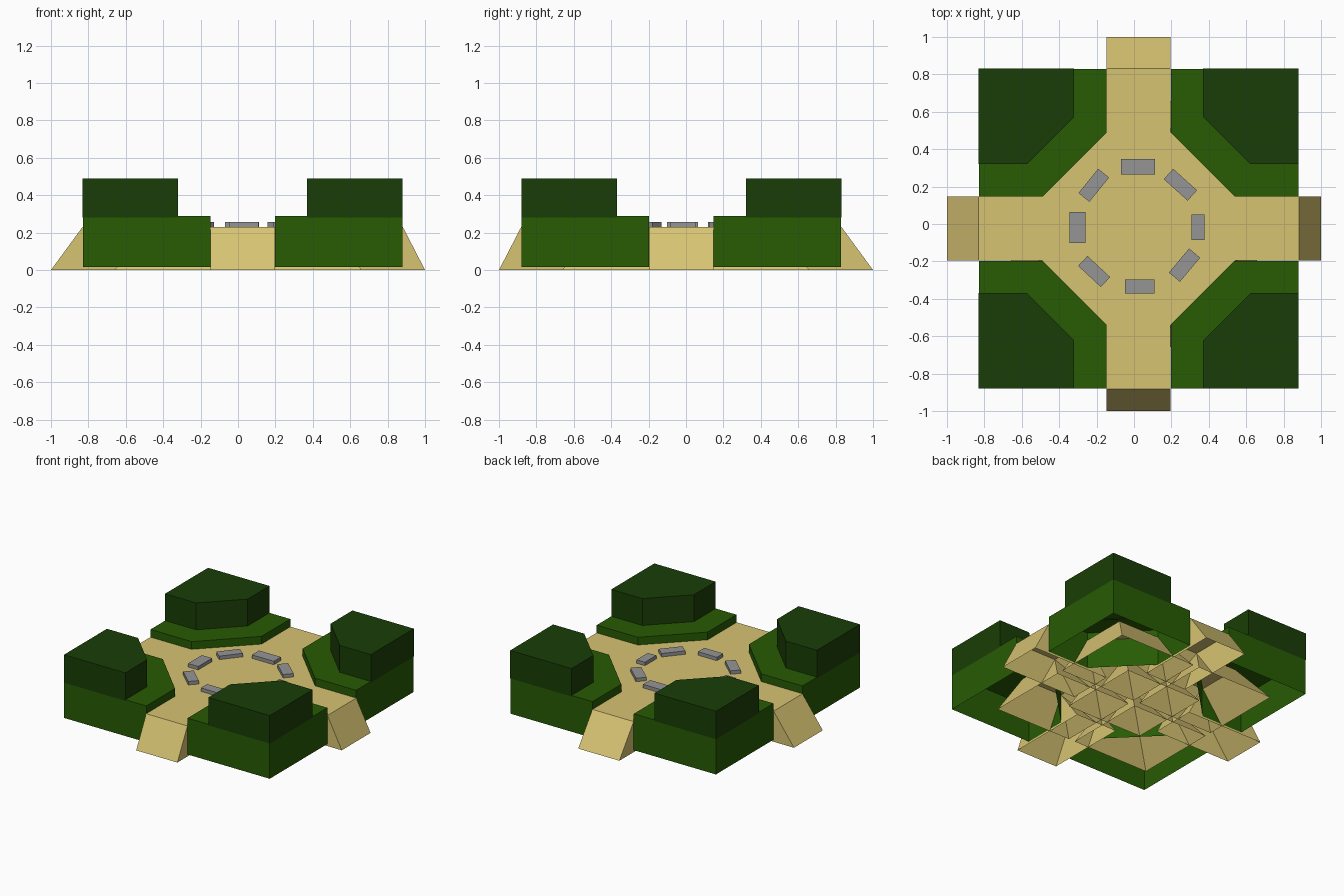
import bpy, math
from mathutils import Matrix

if "Cube" in bpy.data.objects:
    bpy.data.objects.remove(bpy.data.objects["Cube"])

CX, CY = 0.025, -0.025      # centre of the clearing
H = 0.23                    # floor height
T = 0.3425                  # tile size


def mat(name, col):
    m = bpy.data.materials.new(name)
    m.diffuse_color = (*col, 1)
    m.use_nodes = True
    m.node_tree.nodes["Principled BSDF"].inputs["Base Color"].default_value = m.diffuse_color
    return m


sand = mat("sand", (0.68, 0.55, 0.17))
leaf = mat("leaf_green", (0.021, 0.105, 0.001))
dark = mat("dark_green", (0.010, 0.048, 0.002))
stone = mat("stone_grey", (0.30, 0.30, 0.30))


def add(name, verts, faces, material):
    me = bpy.data.meshes.new(name)
    me.from_pydata(verts, [], faces)
    me.materials.append(material)
    ob = bpy.data.objects.new(name, me)
    bpy.context.collection.objects.link(ob)
    return ob


def prism(name, pts, z0, z1, material, bottom=False):
    """Upright prism from a counter-clockwise outline."""
    n = len(pts)
    v = [(x, y, z0) for x, y in pts] + [(x, y, z1) for x, y in pts]
    f = [(i, (i + 1) % n, n + (i + 1) % n, n + i) for i in range(n)]
    f.append(tuple(range(n, 2 * n)))
    if bottom:
        f.append(tuple(reversed(range(n))))
    return add(name, v, f, material)


# Floor: 3 x 3 tiles; every second one flares down to the ground, open underneath
for i in (-1, 0, 1):
    for j in (-1, 0, 1):
        x, y, h = CX + i * T, CY + j * T, T / 2
        a, b = 0.17, 0.12
        v = [(x - h - a, y - h - b, 0), (x + h + b, y - h - b, 0),
             (x + h + b, y + h + a, 0), (x - h - a, y + h + a, 0),
             (x - h, y - h, H), (x + h, y - h, H), (x + h, y + h, H), (x - h, y + h, H)]
        f = [(k, (k + 1) % 4, 4 + (k + 1) % 4, 4 + k) for k in range(4)] + [(4, 5, 6, 7)]
        if (i + j) % 2:
            v, f = v[4:], [(0, 1, 2, 3)]
        add("floor_tile", v, f, sand)

# Four arms, each ending in a ramp that reaches the outer edge
for k, name in enumerate(("right", "back", "left", "front")):
    c, s = round(math.cos(k * math.pi / 2)), round(math.sin(k * math.pi / 2))
    end = 1 - (CX * c + CY * s)         # ramp foot measured from the clearing centre
    inner = 1.5 * T - (0.29 - (end - 2.5 * T))
    prof = [(1.5 * T, H), (2.5 * T, H), (end, 0), (inner, 0)]
    v = [(CX + c * d - s * w, CY + s * d + c * w, z)
         for w in (-T / 2, T / 2) for d, z in prof]
    f = [(0, 1, 5, 4), (1, 2, 6, 5), (0, 3, 2, 1), (4, 5, 6, 7), (0, 4, 7, 3)]
    add("ramp_" + name, v, f, sand)


# Hedges: a chamfered lower step and a taller block in each corner
def hedge(name, inner, chamfer, outer, z0, z1, material, sx, sy):
    pts = [(inner, chamfer), (chamfer, inner), (outer, inner), (outer, outer), (inner, outer)]
    pts = [(CX + sx * x, CY + sy * y) for x, y in pts]
    if sx * sy < 0:
        pts.reverse()
    return prism(name, pts, z0, z1, material)


for sx in (-1, 1):
    for sy in (-1, 1):
        hedge("hedge_step", 0.1715, 0.513, 0.855, 0.015, 0.288, leaf, sx, sy)
        hedge("hedge_block", 0.345, 0.597, 0.8555, 0.28, 0.49, dark, sx, sy)

# Ring of flat stones: x, y, length, width, angle
for x, y, l, w, a in [
        (0.022, 0.306, 0.182, 0.085, 0), (0.248, 0.21, 0.172, 0.075, -42),
        (0.342, -0.018, 0.135, 0.07, 90), (0.27, -0.22, 0.168, 0.077, 50),
        (0.03, -0.335, 0.157, 0.075, 0), (-0.213, -0.254, 0.166, 0.073, -43),
        (-0.303, -0.018, 0.165, 0.085, 90), (-0.215, 0.207, 0.167, 0.075, 51)]:
    ob = prism("ring_stone", [(-l / 2, -w / 2), (l / 2, -w / 2), (l / 2, w / 2), (-l / 2, w / 2)],
               0.225, 0.256, stone, True)
    ob.data.transform(Matrix.Translation((x, y, 0)) @ Matrix.Rotation(math.radians(a), 4, 'Z'))
